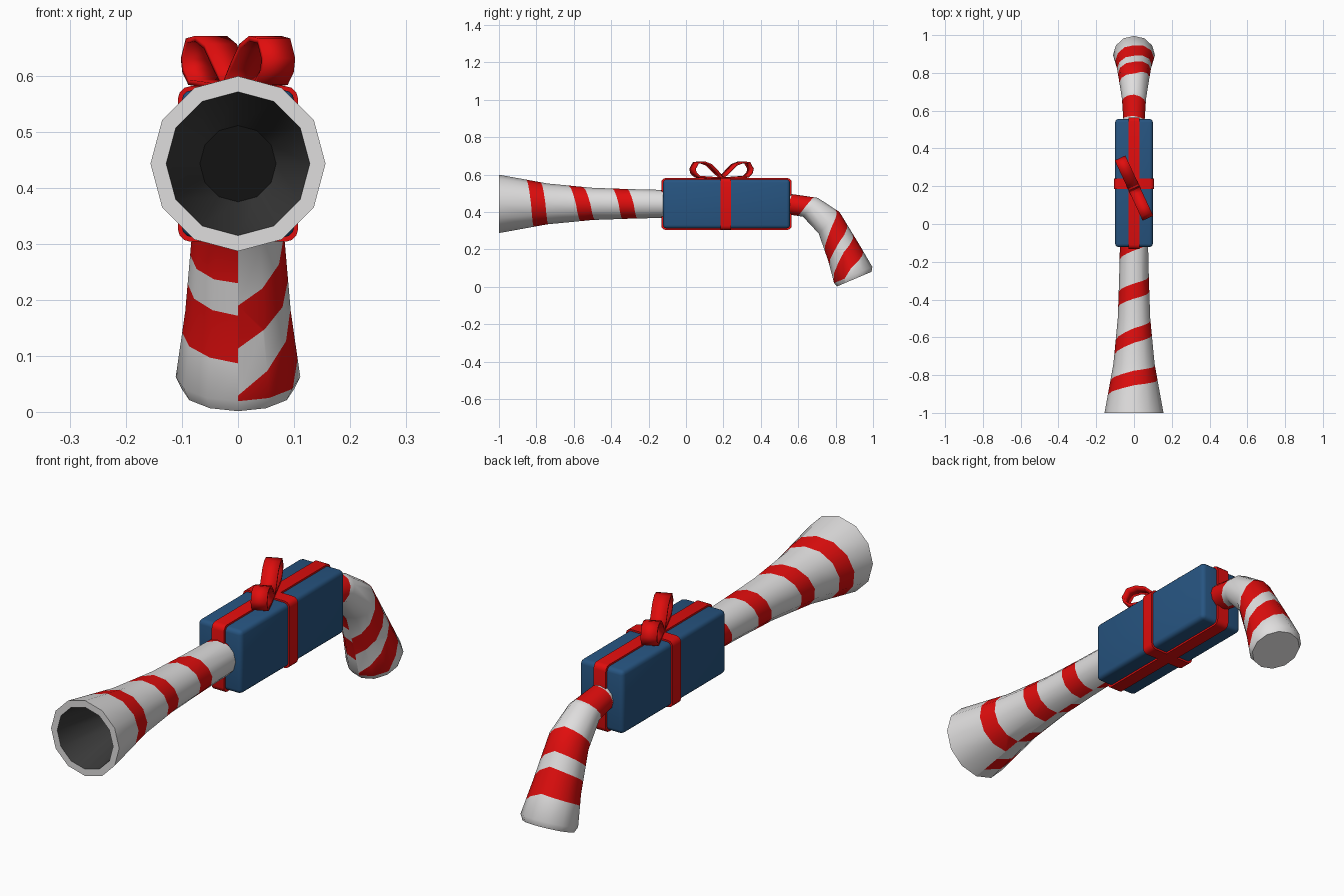
import bpy, bmesh, math
from mathutils import Vector

if "Cube" in bpy.data.objects:
    bpy.data.objects.remove(bpy.data.objects["Cube"])


def material(name, rgb):
    m = bpy.data.materials.new(name)
    m.diffuse_color = (*rgb, 1)
    m.use_nodes = True
    m.node_tree.nodes["Principled BSDF"].inputs["Base Color"].default_value = m.diffuse_color
    return m


WHITE = material("candy white", (0.74, 0.73, 0.73))
RED = material("ribbon red", (0.75, 0.004, 0.004))
BLUE = material("wrapping blue", (0.02, 0.09, 0.22))
GREY = material("bore dark grey", (0.045, 0.045, 0.045))
BLACK = material("bore black", (0.006, 0.006, 0.006))


def finish(bm, name, mats, angle=40):
    bmesh.ops.recalc_face_normals(bm, faces=bm.faces[:])
    me = bpy.data.meshes.new(name)
    bm.to_mesh(me)
    bm.free()
    ob = bpy.data.objects.new(name, me)
    bpy.context.collection.objects.link(ob)
    for m in mats:
        me.materials.append(m)
    bpy.ops.object.select_all(action='DESELECT')
    ob.select_set(True)
    bpy.context.view_layer.objects.active = ob
    bpy.ops.object.shade_smooth_by_angle(angle=math.radians(angle))
    return ob


# Striped 12-sided tube: laid out flat as (side, distance), cut along the
# slanted stripe edges, then rolled around the rings.
# ring = (s, y, z, radius, tilt); stripe = (centres at bottom, left, top, right, bottom, width)
def striped_tube(name, rings, stripes, s_min, s_max, cap_mat, bore_end=None):
    bm = bmesh.new()
    grid = [[bm.verts.new((a, r[0], 0)) for a in range(13)] for r in rings]
    for lo, hi in zip(grid, grid[1:]):
        for a in range(12):
            bm.faces.new((lo[a], lo[a + 1], hi[a + 1], hi[a]))
    for st in stripes:
        for q in range(4):
            for side in (-0.5, 0.5):
                faces = [f for f in bm.faces
                         if 3 * q < f.calc_center_median().x < 3 * q + 3
                         and f.calc_center_median().y > s_min]
                geom = set(faces)
                for f in faces:
                    geom.update(f.edges)
                    geom.update(f.verts)
                bmesh.ops.bisect_plane(
                    bm, geom=list(geom), dist=1e-5,
                    plane_co=(3 * q, st[q] + side * st[5], 0),
                    plane_no=Vector((st[q] - st[q + 1], 3, 0)).normalized())
    # stripe colours by rule
    for f in bm.faces:
        c = f.calc_center_median()
        q = min(int(c.x / 3), 3)
        if bore_end is not None and c.y < bore_end:
            f.material_index = 2
        elif s_min < c.y < s_max:
            for st in stripes:
                mid = st[q] + (st[q + 1] - st[q]) * (c.x / 3 - q)
                if abs(c.y - mid) < st[5] / 2:
                    f.material_index = 1

    # roll up
    def corner(ring, k):
        s, y, z, r, tilt = ring
        t, n = 2 * math.pi * k / 12, math.radians(tilt)
        u = -r * math.cos(t)
        return Vector((-r * math.sin(t), y + u * math.sin(n), z + u * math.cos(n)))

    for v in bm.verts:
        a, s = v.co.x, v.co.y
        i = 0
        while i < len(rings) - 2 and s > rings[i + 1][0]:
            i += 1
        k = min(int(a + 1e-6), 11)
        f = (s - rings[i][0]) / (rings[i + 1][0] - rings[i][0])
        p = corner(rings[i], k).lerp(corner(rings[i], k + 1), a - k)
        v.co = p.lerp(corner(rings[i + 1], k).lerp(corner(rings[i + 1], k + 1), a - k), f)
    bmesh.ops.remove_doubles(bm, verts=bm.verts[:], dist=1e-4)
    ends = bmesh.ops.holes_fill(bm, edges=[e for e in bm.edges if e.is_boundary], sides=0)
    for f in ends["faces"]:
        f.material_index = cap_mat
    return finish(bm, name, [WHITE, RED, GREY, BLACK])


# Flared barrel with hollow muzzle
Z = 0.443
striped_tube("barrel",
             [(-1.4, -0.70, Z, 0.068, 0), (-1.03, -1, Z, 0.128, 0), (-1, -1, Z, 0.156, 0),
              (-0.74, -0.74, Z, 0.109, 0), (-0.5, -0.5, Z, 0.086, 0),
              (-0.3, -0.3, Z, 0.079, 0), (-0.05, -0.05, Z, 0.073, 0)],
             [(-0.91, -0.865, -0.815, -0.79, -0.775, 0.077),
              (-0.70, -0.655, -0.59, -0.55, -0.525, 0.077),
              (-0.44, -0.40, -0.355, -0.32, -0.30, 0.08),
              (-0.20, -0.15, -0.10, -0.06, -0.04, 0.08)],
             -1, 0, 3, bore_end=-1.03)

# Curved cane grip
striped_tube("grip",
             [(0, 0.53, 0.445, 0.055, 5), (0.127, 0.665, 0.425, 0.064, 38),
              (0.257, 0.765, 0.342, 0.080, 44), (0.437, 0.845, 0.18, 0.094, 65),
              (0.563, 0.894, 0.063, 0.111, 67), (0.585, 0.9, 0.041, 0.100, 67)],
             [(0.08, 0.07, 0.07, 0.06, 0.05, 0.085),
              (0.28, 0.28, 0.275, 0.33, 0.42, 0.09),
              (0.445, 0.43, 0.42, 0.48, 0.60, 0.095)],
             -1, 0.563, 0)


# Gift box and the ribbons wrapped round it
def bevel_box(name, lo, hi, mat, bevel, segments=3, along=None):
    bm = bmesh.new()
    bmesh.ops.create_cube(bm, size=1)
    for v in bm.verts:
        v.co = [(l + h) / 2 + c * (h - l) for l, h, c in zip(lo, hi, v.co)]
    edges = bm.edges[:]
    if along is not None:
        edges = [e for e in edges
                 if abs((e.verts[0].co - e.verts[1].co).normalized()[along]) > 0.9]
    bmesh.ops.bevel(bm, geom=edges, offset=bevel, segments=segments,
                    profile=0.5, affect='EDGES')
    return finish(bm, name, [mat])


bevel_box("gift_box", (-0.1, -0.122, 0.312), (0.1, 0.556, 0.574), BLUE, 0.018)
bevel_box("long_ribbon", (-0.028, -0.132, 0.304), (0.028, 0.565, 0.581), RED, 0.022, along=0)
bevel_box("cross_ribbon", (-0.107, 0.185, 0.304), (0.107, 0.240, 0.581), RED, 0.022, along=1)

# Bow: two opposite ribbon loops on a diagonal
LOOP = [(0.0, 0.582), (0.035, 0.615), (0.075, 0.652), (0.115, 0.666), (0.152, 0.662),
        (0.171, 0.630), (0.165, 0.608), (0.142, 0.588), (0.08, 0.584)]
for name, sign in (("bow_loop_front", -1), ("bow_loop_back", 1)):
    bm = bmesh.new()
    d = Vector((-0.42, 0.907, 0)) * sign
    w = Vector((0.907, 0.42, 0)) * 0.031
    rows = []
    for dist, z in LOOP:
        c = Vector((0, 0.19, z)) + d * dist
        rows.append((bm.verts.new(c - w), bm.verts.new(c + w)))
    for p, q in zip(rows, rows[1:] + rows[:1]):
        bm.faces.new((p[0], p[1], q[1], q[0]))
    ob = finish(bm, name, [RED], 50)
    mod = ob.modifiers.new("thickness", 'SOLIDIFY')
    mod.thickness = 0.01
    mod.offset = 0
